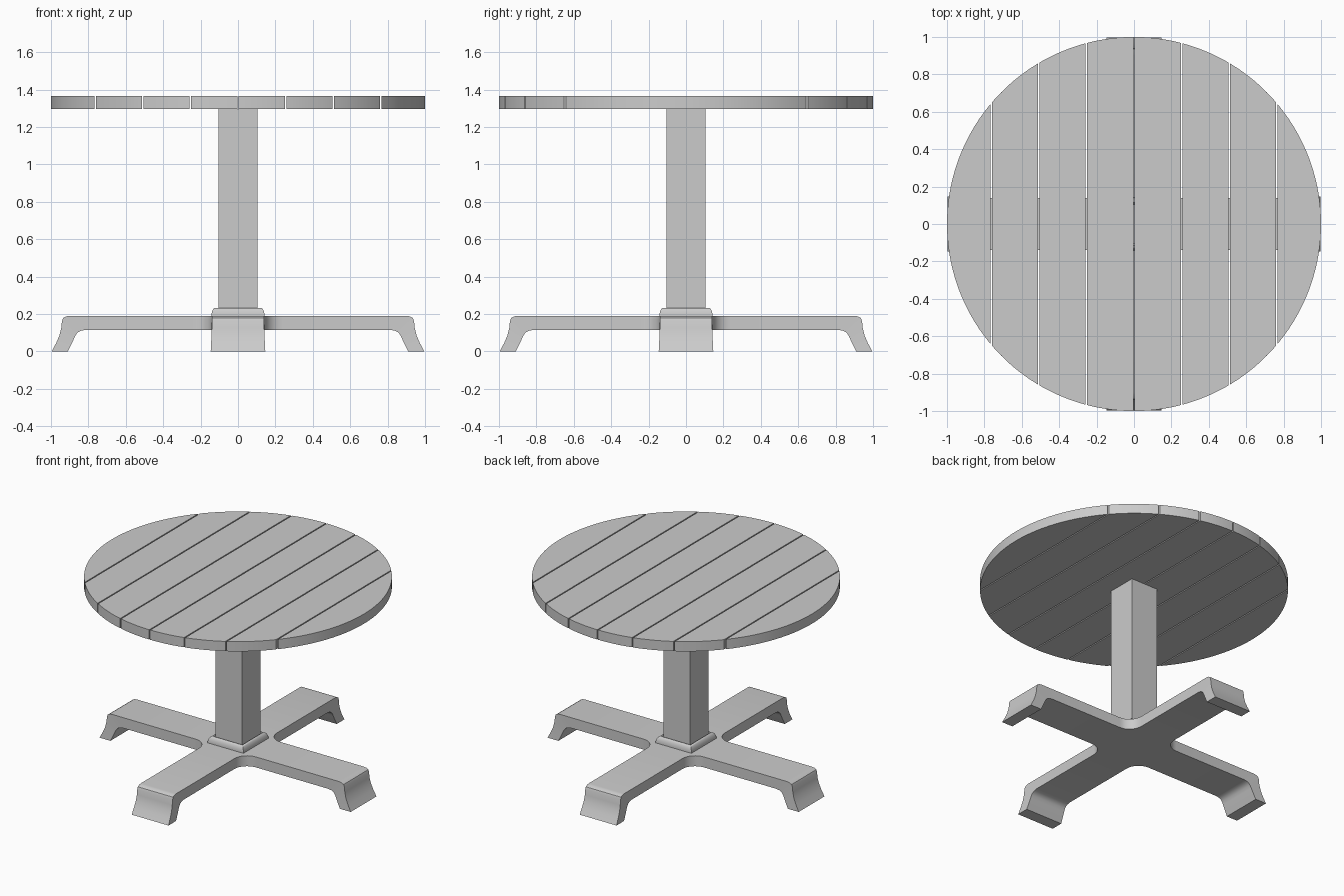
import bpy
import bmesh
from math import acos, cos, sin, pi, radians
from mathutils import Matrix

if "Cube" in bpy.data.objects:
    bpy.data.objects.remove(bpy.data.objects["Cube"], do_unlink=True)

# One plain grey finish
grey = bpy.data.materials.new("grey")
grey.use_nodes = True
grey.diffuse_color = (0.6, 0.6, 0.6, 1)
grey.node_tree.nodes["Principled BSDF"].inputs["Base Color"].default_value = (0.6, 0.6, 0.6, 1)


def finish(bm, name):
    bmesh.ops.remove_doubles(bm, verts=bm.verts[:], dist=0.0005)
    bmesh.ops.recalc_face_normals(bm, faces=bm.faces[:])
    mesh = bpy.data.meshes.new(name)
    bm.to_mesh(mesh)
    bm.free()
    obj = bpy.data.objects.new(name, mesh)
    bpy.context.collection.objects.link(obj)
    mesh.materials.append(grey)
    bpy.ops.object.select_all(action="DESELECT")
    obj.select_set(True)
    bpy.context.view_layer.objects.active = obj
    bpy.ops.object.shade_smooth_by_angle(angle=radians(35))
    return obj


def bridge(bm, sections, cap_start=True, cap_end=True):
    """Join equal-length rings of points into a skin."""
    rings = [[bm.verts.new(p) for p in s] for s in sections]
    for a, b in zip(rings, rings[1:]):
        for i in range(len(a)):
            j = (i + 1) % len(a)
            bm.faces.new((a[i], a[j], b[j], b[i]))
    if cap_start:
        bm.faces.new(rings[0][::-1])
    if cap_end:
        bm.faces.new(rings[-1])


def square(half, z):
    return [(half, half, z), (-half, half, z), (-half, -half, z), (half, -half, z)]


# Tabletop: eight planks with narrow gaps, trimmed to a circle
PITCH, GAP, BOTTOM, TOP = 0.254, 0.008, 1.295, 1.365
for n in range(8):
    x0 = max((n - 4) * PITCH + GAP / 2, -1)
    x1 = min((n - 3) * PITCH - GAP / 2, 1)
    a0, a1 = acos(x1), acos(x0)
    arc = [a0 + (a1 - a0) * i / 14 for i in range(15)]
    outline = [(cos(a), sin(a)) for a in arc]
    outline += [(x, -y) for x, y in reversed(outline) if y > 0.0001]
    outline = [p for i, p in enumerate(outline) if p != outline[i - 1]]
    bm = bmesh.new()
    bridge(bm, [[(x, y, z) for x, y in outline] for z in (BOTTOM, TOP)])
    finish(bm, f"plank_{n + 1}")

# Column
bm = bmesh.new()
bridge(bm, [square(0.105, 0.19), square(0.105, BOTTOM)])
finish(bm, "column")

# Collar around the foot of the column
bm = bmesh.new()
bridge(bm, [square(h, z) for h, z in
            ((0.142, 0.185), (0.142, 0.2), (0.138, 0.215), (0.132, 0.228),
             (0.124, 0.233), (0.114, 0.233), (0.105, 0.222))])
finish(bm, "collar")

# Base: a filleted hub and four arms with splayed feet
LOW, HIGH, HALF, R = 0.115, 0.19, 0.14, 0.1
HUB = HALF + R
fillet = [(HUB - R * sin(t), HUB - R * cos(t)) for t in (pi / 2 * i / 8 for i in range(9))]
plan = []
for k in range(4):
    c, s = round(cos(k * pi / 2)), round(sin(k * pi / 2))
    plan += [(x * c - y * s, x * s + y * c) for x, y in fillet]
bm = bmesh.new()
bridge(bm, [[(x, y, z) for x, y in plan] for z in (LOW, HIGH)])
ends = [f for f in bm.faces
        if abs(f.normal.z) < 0.1 and max(abs(v) for v in f.calc_center_median()) > HUB - 0.001]
bmesh.ops.delete(bm, geom=ends, context="FACES_ONLY")

# Pairs along an arm: upper (distance, height) and lower (distance, height)
ARM = [((HUB, HIGH), (HUB, LOW)),
       ((0.90, HIGH), (0.815, LOW)),
       ((0.92, 0.187), (0.838, 0.111)),
       ((0.935, 0.178), (0.855, 0.102)),
       ((0.941, 0.163), (0.866, 0.09)),
       ((0.945, 0.125), (0.875, 0.072)),
       ((0.955, 0.085), (0.885, 0.05)),
       ((0.972, 0.045), (0.898, 0.024)),
       ((0.996, 0), (0.91, 0))]


def half_width(z):
    return HALF + 0.006 * max(0, 1 - z / LOW)


sections = []
for (xu, zu), (xl, zl) in ARM:
    wu, wl = half_width(zu), half_width(zl)
    sections.append([(xu, wu, zu), (xu, -wu, zu), (xl, -wl, zl), (xl, wl, zl)])
for k in range(4):
    turn = Matrix.Rotation(k * pi / 2, 3, "Z")
    before = len(bm.verts)
    bridge(bm, sections, cap_start=False)
    bm.verts.ensure_lookup_table()
    bmesh.ops.rotate(bm, verts=bm.verts[before:], cent=(0, 0, 0), matrix=turn)
finish(bm, "pedestal_base")
